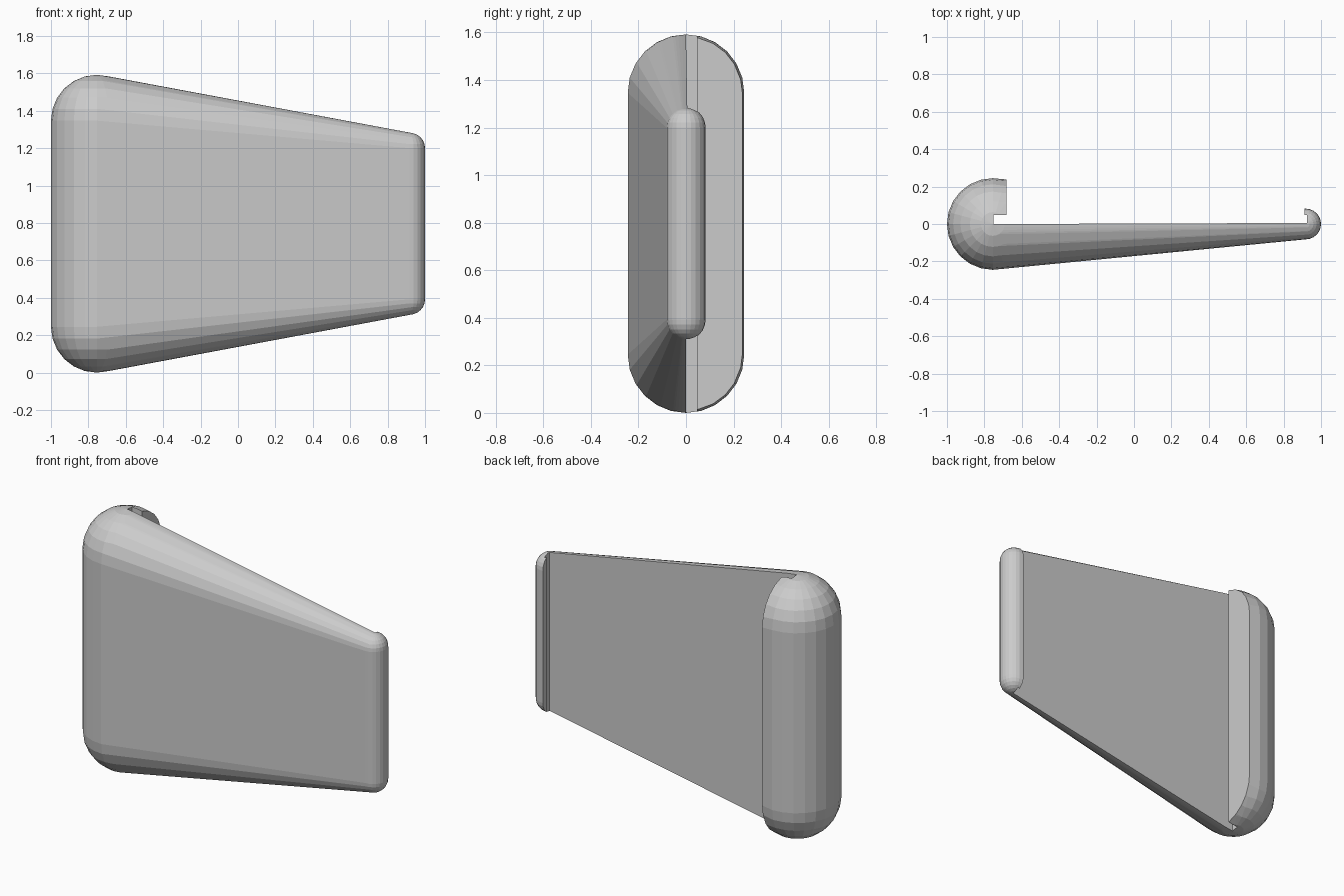
import bpy, bmesh
from mathutils import Matrix

if "Cube" in bpy.data.objects:
    bpy.data.objects.remove(bpy.data.objects["Cube"])


def make_object(name, bm):
    bmesh.ops.recalc_face_normals(bm, faces=bm.faces)
    mesh = bpy.data.meshes.new(name)
    bm.to_mesh(mesh)
    bm.free()
    obj = bpy.data.objects.new(name, mesh)
    bpy.context.collection.objects.link(obj)
    return obj


# Tapered body: hull over a big and a small upright capsule
MID_Z = 0.796
bm = bmesh.new()
for x, radius, half_height in ((-0.755, 0.245, 0.796), (0.918, 0.082, 0.486)):
    for side in (-1, 1):
        z = MID_Z + side * (half_height - radius)
        bmesh.ops.create_uvsphere(bm, u_segments=24, v_segments=12, radius=radius,
                                  matrix=Matrix.Translation((x, 0, z)))
hull = bmesh.ops.convex_hull(bm, input=bm.verts[:])
unused = {g for g in hull["geom_interior"] + hull["geom_unused"]
          if isinstance(g, bmesh.types.BMVert)}
bmesh.ops.delete(bm, geom=list(unused), context='VERTS')
on_hull = {g for g in hull["geom"] if isinstance(g, bmesh.types.BMFace) and g.is_valid}
bmesh.ops.delete(bm, geom=[f for f in bm.faces if f not in on_hull], context='FACES')
bmesh.ops.dissolve_limit(bm, angle_limit=0.01, verts=bm.verts[:], edges=bm.edges[:])
body = make_object("tapered_body", bm)

# Back recess with an undercut slot behind the lip at each end
profile = [(-0.75, 0), (0.925, 0), (0.925, 0.047), (0.912, 0.047),
           (0.912, 0.5), (-0.682, 0.5), (-0.682, 0.047), (-0.75, 0.047)]
bm = bmesh.new()
face = bm.faces.new([bm.verts.new((x, y, -0.2)) for x, y in profile])
ext = bmesh.ops.extrude_face_region(bm, geom=[face])
bmesh.ops.translate(bm, vec=(0, 0, 2),
                    verts=[v for v in ext["geom"] if isinstance(v, bmesh.types.BMVert)])
cutter = make_object("recess_cutter", bm)
cutter.hide_render = True
cutter.hide_viewport = True

cut = body.modifiers.new("recess", 'BOOLEAN')
cut.operation = 'DIFFERENCE'
cut.solver = 'EXACT'
cut.object = cutter
